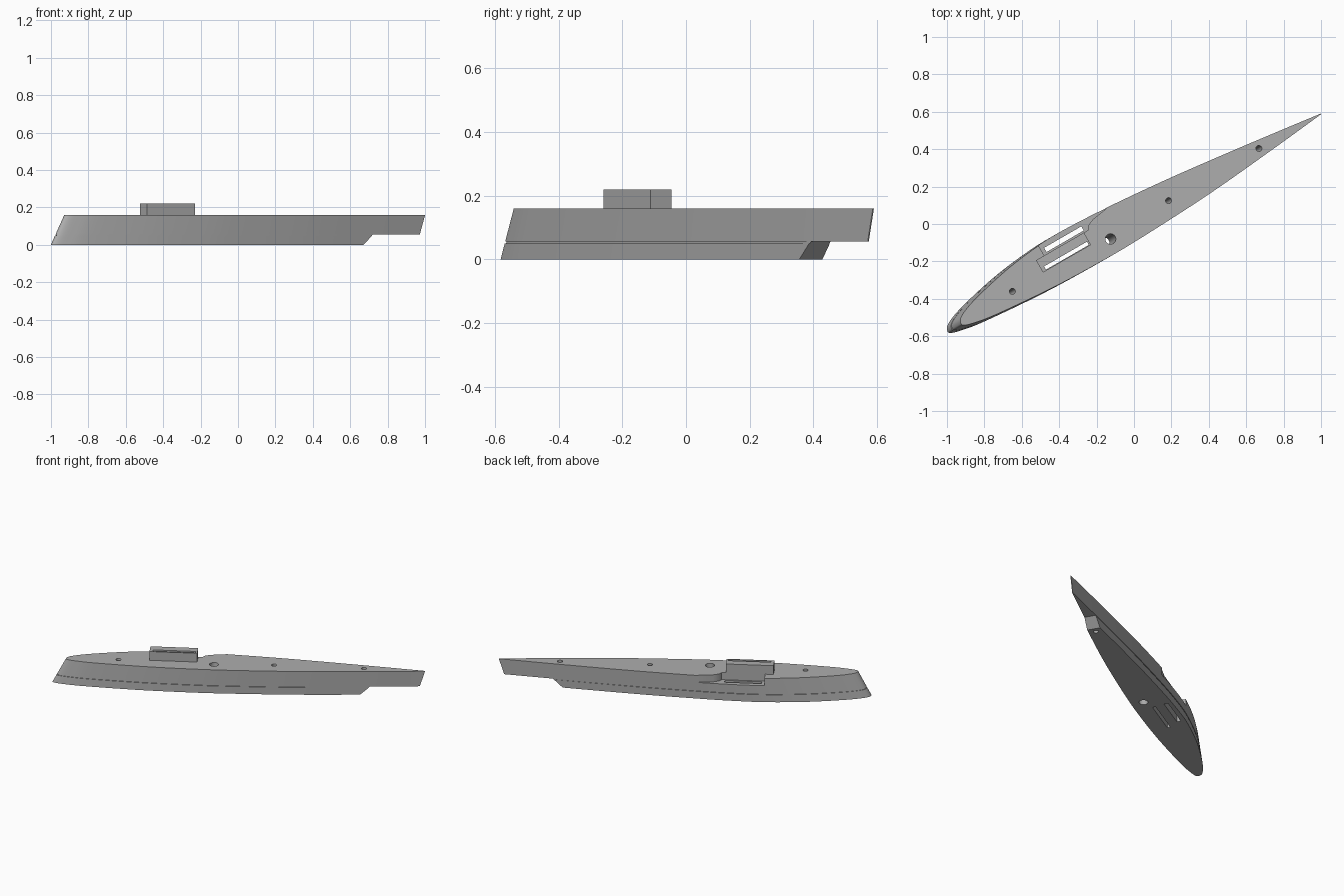
import bpy, bmesh, math
from mathutils import Matrix, Vector

if "Cube" in bpy.data.objects:
    bpy.data.objects.remove(bpy.data.objects["Cube"])

TURN = Matrix.Rotation(math.radians(30), 4, 'Z')   # the chord lies at 30 degrees
H = 0.16                                           # deck height

grey = bpy.data.materials.new("plain_grey")
grey.diffuse_color = (0.42, 0.42, 0.42, 1)
grey.use_nodes = True
grey.node_tree.nodes["Principled BSDF"].inputs["Base Color"].default_value = grey.diffuse_color

# foil section: (fraction of chord, sideways offset), tail - back side - nose - front side - tail
SECTION = [(1, .012), (.87, .049), (.745, .083), (.6, .119), (.46, .146), (.37, .158), (.289, .16),
           (.2, .142), (.128, .114), (.05, .071), (.01, .034), (0, .004), (.005, -.015), (.03, -.031),
           (.086, -.051), (.23, -.077), (.36, -.086), (.47, -.084), (.66, -.064), (.83, -.031), (1, .008)]


def smooth_path(pts, n=5):
    """Catmull-Rom curve through the points."""
    p = [Vector(q) for q in pts]
    p = [p[0] * 2 - p[1]] + p + [p[-1] * 2 - p[-2]]
    out = []
    for i in range(1, len(p) - 2):
        a, b, c, d = p[i - 1:i + 3]
        for k in range(n):
            t = k / n
            out.append(0.5 * (2 * b + (c - a) * t + (2 * a - 5 * b + 4 * c - d) * t ** 2
                              + (3 * b - a - 3 * c + d) * t ** 3))
    return out + [p[-2]]


FOIL = smooth_path(SECTION)


def finish(bm, name):
    bmesh.ops.recalc_face_normals(bm, faces=bm.faces[:])
    bm.transform(TURN)
    me = bpy.data.meshes.new(name)
    bm.to_mesh(me)
    bm.free()
    me.materials.append(grey)
    ob = bpy.data.objects.new(name, me)
    bpy.context.collection.objects.link(ob)
    return ob


def loft(low, high):
    """Close two rings of equal length into a solid."""
    bm = bmesh.new()
    a = [bm.verts.new(p) for p in low]
    b = [bm.verts.new(p) for p in high]
    for i in range(len(a)):
        j = (i + 1) % len(a)
        bm.faces.new((a[i], a[j], b[j], b[i]))
    bm.faces.new(a[::-1])
    bm.faces.new(b)
    return bm


def foil_ring(z, inset=0.0):
    nose = -1.15 + .083 * z / H + inset
    tail = 1.11 + .05 * z / H - inset
    return [(nose + (tail - nose) * s, .03 + (v - .03) * (1 - inset * 7), z) for s, v in FOIL]


def foil_body(name, z0, z1, inset=0.0, cut=False):
    bm = loft(foil_ring(z0, inset), foil_ring(z1, inset))
    if cut:   # slanted rear end
        r = bmesh.ops.bisect_plane(bm, geom=bm.verts[:] + bm.edges[:] + bm.faces[:],
                                   plane_co=(.76, 0, 0), plane_no=(.05, 0, -.055), clear_outer=True)
        edges = [e for e in r['geom_cut'] if isinstance(e, bmesh.types.BMEdge)]
        bmesh.ops.holes_fill(bm, edges=[e for e in bm.edges if e.is_boundary] or edges, sides=0)
    return finish(bm, name)


def prism(name, outline, z0, z1):
    return finish(loft([(u, v, z0) for u, v in outline], [(u, v, z1) for u, v in outline]), name)


def rect(u0, u1, v0, v1):
    return [(u0, v0), (u1, v0), (u1, v1), (u0, v1)]


def bore(name, x, y, r, z0, lean=.35):
    """Leaning round hole whose mouth is centred at x, y on the deck."""
    c = TURN.inverted() @ Vector((x, y, 0))
    ring = lambda z: [(c.x + lean * (z - H) + r * math.cos(k * math.pi / 12),
                       c.y + r * math.sin(k * math.pi / 12), z) for k in range(24)]
    return finish(loft(ring(z0), ring(H + .02)), name)


# hull parts
keel = foil_body("lower_hull", 0, .05, cut=True)
seam = foil_body("seam_core", .048, .058, inset=.006, cut=True)
hull = foil_body("upper_hull", .056, H)
box = prism("deck_box", rect(-.551, -.255, .018, .094), .1, .22)

# cutters
front_slot = prism("front_slot_cutter", rect(-.53, -.265, .024, .044), -.1, .3)
back_slot = prism("back_slot_cutter", rect(-.48, -.25, .104, .13), -.1, .3)
notch = prism("side_notch_cutter", [(-.5, .094), (-.23, .094), (-.215, .115), (-.18, .131),
                                    (-.09, .145), (-.09, .25), (-.5, .25)], .112, .3)
big_hole = bore("big_hole_cutter", -.125, -.08, .028, -.05, lean=.25)
tail_hole = bore("tail_hole_cutter", .668, .404, .016, -.05)
mid_hole = bore("mid_hole_cutter", .185, .125, .016, .065)
nose_hole = bore("nose_hole_cutter", -.65, -.36, .016, .065)

through = [front_slot, back_slot, big_hole, tail_hole]
for part, cutters in ((hull, through + [notch, mid_hole, nose_hole]), (keel, through),
                      (seam, through), (box, [front_slot])):
    bpy.context.view_layer.objects.active = part
    for c in cutters:
        m = part.modifiers.new("cut", 'BOOLEAN')
        m.operation, m.solver, m.object = 'DIFFERENCE', 'EXACT', c
        bpy.ops.object.modifier_apply(modifier=m.name)
for c in through + [notch, mid_hole, nose_hole]:
    bpy.data.objects.remove(c)

# smooth flanks, sharp rims
for part in (hull, keel, seam, box):
    bpy.ops.object.select_all(action='DESELECT')
    part.select_set(True)
    bpy.context.view_layer.objects.active = part
    bpy.ops.object.shade_smooth_by_angle(angle=math.radians(30))
